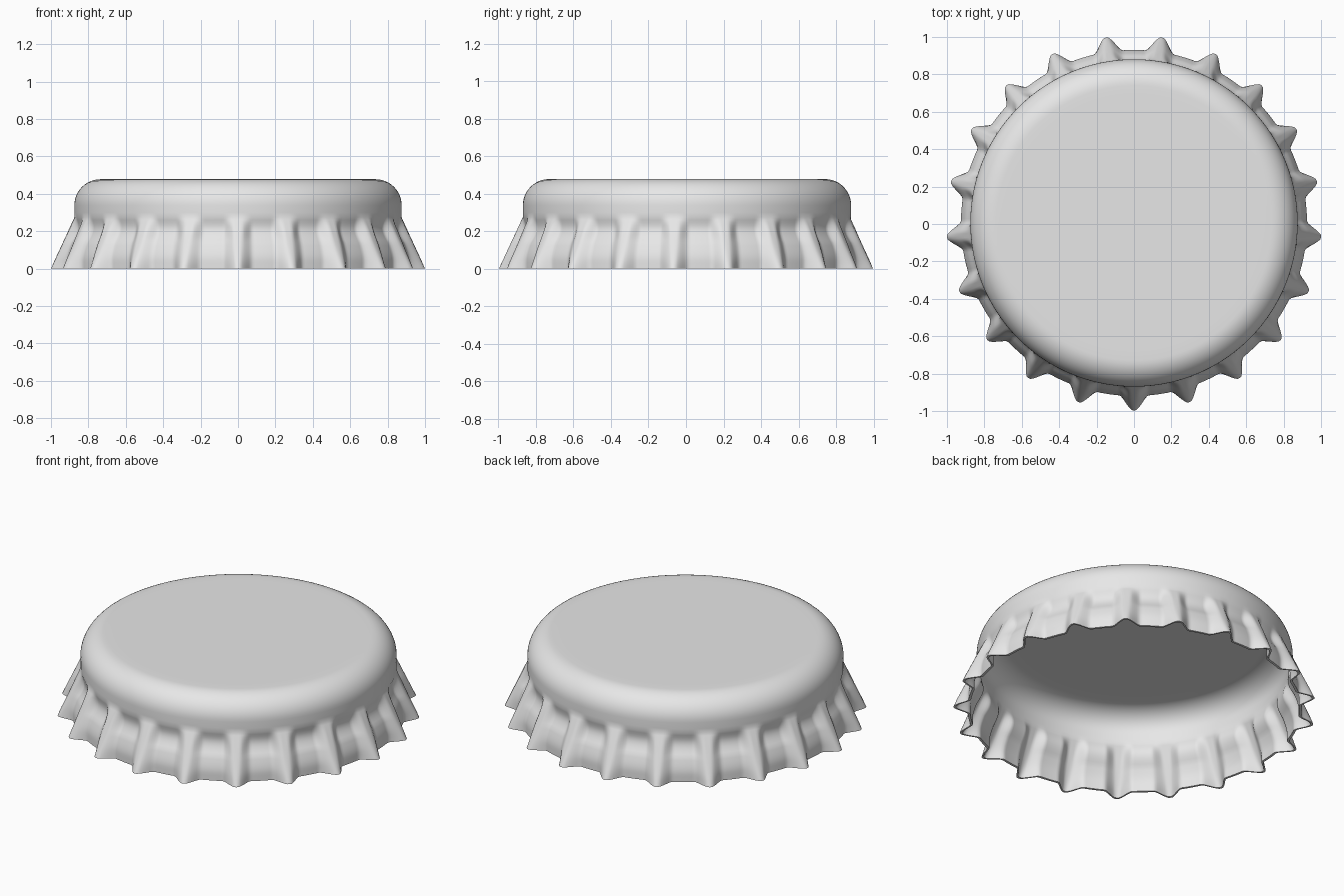
import bpy, bmesh, math

if "Cube" in bpy.data.objects:
    bpy.data.objects.remove(bpy.data.objects["Cube"])

TEETH, SEG = 21, 24            # crimps around the skirt, columns per crimp
COLS = TEETH * SEG
R, TOP, FIL = 0.875, 0.478, 0.14
Z0 = 0.275                     # height where the crimped skirt starts
TH = 0.014                     # sheet thickness
YC = 0.0055                    # odd tooth count shifts the axis slightly


def smooth(x):
    x = max(0.0, min(1.0, x))
    return x * x * (3 - 2 * x)


def skirt_radius(z, u):
    """u = 0 on a ridge, 1 in the middle of a valley."""
    t = max(0.0, (Z0 - z) / Z0)
    ridge = R + 0.128 * t
    valley = R - 0.012 * math.sin(math.pi * min(1, t * 2)) * (t < 0.5) + 0.05 * smooth((t - 0.15) / 0.7)
    # rounded crest, straight flanks, wide flat valley; crest narrows downwards
    flat = 0.20 - 0.14 * t
    foot = 0.58 - 0.04 * t
    k = max(0.0, min(1.0, (foot - u) / (foot - flat)))
    f = 0.6 * k + 0.4 * smooth(k)
    return valley + (ridge - valley) * f


# half section: flat top, rounded shoulder, short wall, crimped skirt
section = [(r, TOP) for r in (0.25, 0.5, 0.68)]
for i in range(13):
    a = math.pi / 2 * i / 12
    section.append((R - FIL + FIL * math.sin(a), TOP - FIL + FIL * math.cos(a)))
section.append((R, 0.30))
N = 18
section += [(None, Z0 * (1 - i / N)) for i in range(N + 1)]

bm = bmesh.new()


def ring(r, z, inner):
    vs = []
    for c in range(COLS):
        ang = -math.pi / 2 + 2 * math.pi * c / COLS
        u = (c % SEG) / SEG * 2
        u = min(u, 2 - u)
        rad = skirt_radius(z, u) if r is None else r
        zz = z
        if inner:
            rad -= TH * min(1.0, rad / R)
            if z > TOP - FIL:
                zz = z - TH * (z - (TOP - FIL)) / FIL
        vs.append(bm.verts.new((rad * math.cos(ang), YC + rad * math.sin(ang), zz)))
    return vs


rings = [ring(r, z, False) for r, z in section]
rings += [ring(r, z, True) for r, z in reversed(section)]
for a, b in zip(rings, rings[1:]):
    for c in range(COLS):
        d = (c + 1) % COLS
        bm.faces.new((a[c], b[c], b[d], a[d]))
bm.faces.new(rings[0])
bm.faces.new(rings[-1])
bmesh.ops.recalc_face_normals(bm, faces=bm.faces)

mesh = bpy.data.meshes.new("bottle_cap")
bm.to_mesh(mesh)
bm.free()
cap = bpy.data.objects.new("bottle_cap", mesh)
bpy.context.collection.objects.link(cap)

# plain grey metal
mat = bpy.data.materials.new("grey metal")
mat.diffuse_color = (0.8, 0.8, 0.8, 1)
mat.use_nodes = True
mat.node_tree.nodes["Principled BSDF"].inputs["Base Color"].default_value = mat.diffuse_color
mesh.materials.append(mat)

bpy.context.view_layer.objects.active = cap
cap.select_set(True)
bpy.ops.object.shade_smooth_by_angle(angle=math.radians(50))
